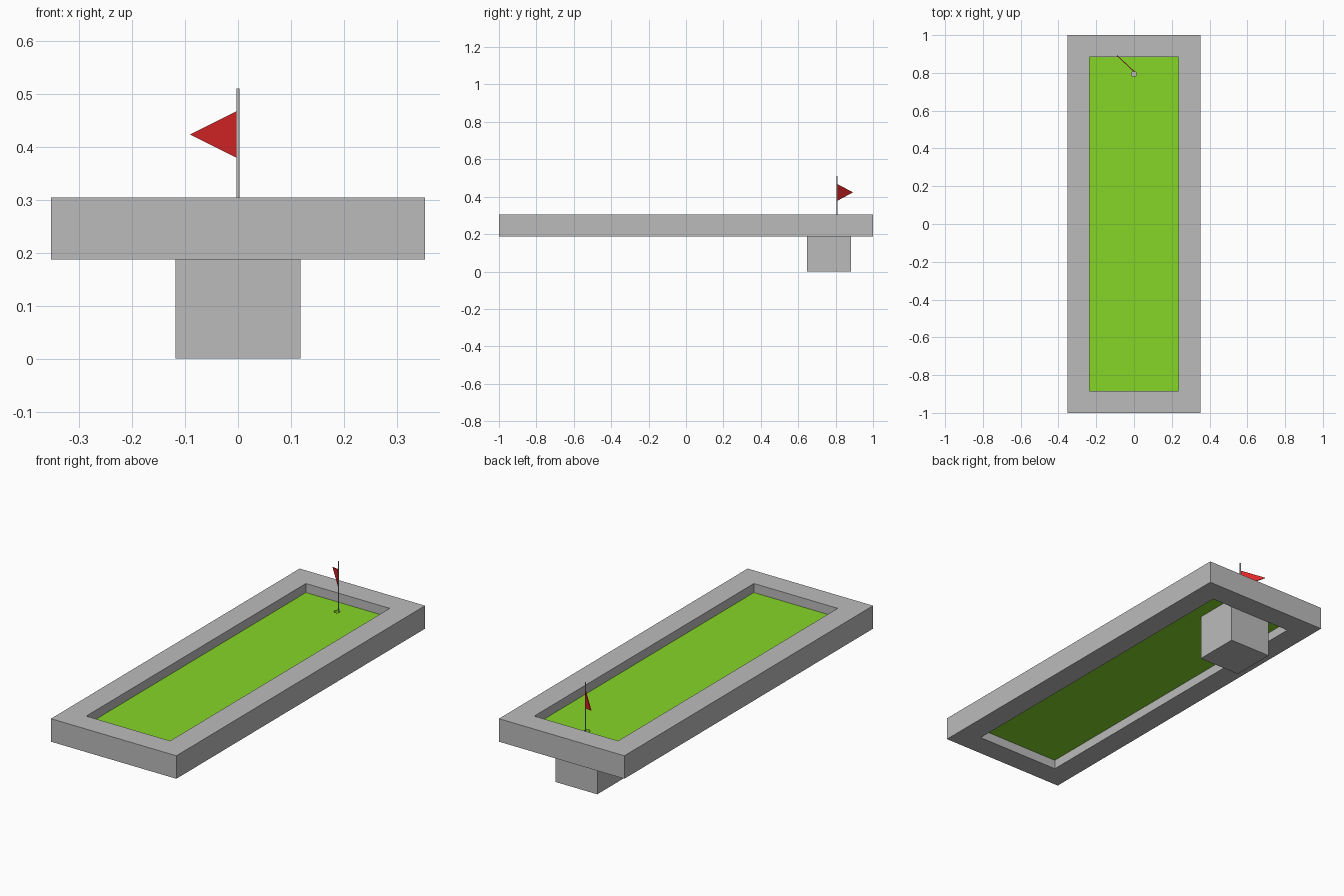
import bpy
import bmesh
from math import radians
from mathutils import Matrix

old = bpy.data.objects.get("Cube")
if old:
    bpy.data.objects.remove(old, do_unlink=True)


def material(name, rgb):
    m = bpy.data.materials.new(name)
    m.use_nodes = True
    m.diffuse_color = (*rgb, 1)
    m.node_tree.nodes["Principled BSDF"].inputs["Base Color"].default_value = (*rgb, 1)
    return m


grey = material("stone grey", (0.5, 0.5, 0.5))
green = material("turf green", (0.235, 0.67, 0.02))
red = material("flag red", (0.74, 0.02, 0.02))


def finish(name, bm, mat):
    bmesh.ops.recalc_face_normals(bm, faces=bm.faces)
    mesh = bpy.data.meshes.new(name)
    bm.to_mesh(mesh)
    bm.free()
    mesh.materials.append(mat)
    obj = bpy.data.objects.new(name, mesh)
    bpy.context.collection.objects.link(obj)
    return obj


def box(name, low, high, mat):
    bm = bmesh.new()
    bmesh.ops.create_cube(bm, size=1)
    for v in bm.verts:
        v.co = [(a + b) / 2 + c * (b - a) for a, b, c in zip(low, high, v.co)]
    return finish(name, bm, mat)


def cylinder(name, radius, y, z0, z1, sides, mat):
    bm = bmesh.new()
    bmesh.ops.create_cone(bm, cap_ends=True, segments=sides, radius1=radius,
                          radius2=radius, depth=z1 - z0,
                          matrix=Matrix.Translation((0, y, (z0 + z1) / 2)))
    return finish(name, bm, mat)


# Rectangular frame around the lane
BOTTOM, TOP = 0.187, 0.304
OUTER, INNER = (0.353, 1.0), (0.236, 0.883)
bm = bmesh.new()
loops = []
for (x, y), z in ((OUTER, BOTTOM), (OUTER, TOP), (INNER, TOP), (INNER, BOTTOM)):
    loops.append([bm.verts.new((sx * x, sy * y, z))
                  for sx, sy in ((-1, -1), (1, -1), (1, 1), (-1, 1))])
for k in range(4):
    a, b = loops[k], loops[(k + 1) % 4]
    for i in range(4):
        j = (i + 1) % 4
        bm.faces.new((a[i], a[j], b[j], b[i]))
finish("frame", bm, grey)

# Turf slab with the hole cut through it
SLAB_LOW, SLAB_TOP = 0.234, 0.258
turf = box("turf", (-INNER[0], -INNER[1], SLAB_LOW), (*INNER, SLAB_TOP), green)
cutter = cylinder("hole_cutter", 0.014, 0.795, 0.2, 0.3, 24, green)
cutter.hide_render = True
cutter.hide_viewport = True
cut = turf.modifiers.new("hole", "BOOLEAN")
cut.operation = "DIFFERENCE"
cut.solver = "EXACT"
cut.object = cutter
bpy.context.view_layer.update()
result = bpy.data.meshes.new_from_object(
    turf.evaluated_get(bpy.context.evaluated_depsgraph_get()))
turf.modifiers.clear()
turf.data = result
bpy.data.objects.remove(cutter, do_unlink=True)

# Block under the hole, its top is the floor of the cup
box("cup_block", (-0.118, 0.648, 0), (0.118, 0.882, SLAB_LOW), grey)

# Flag pole
POLE_Y = 0.808
pole = cylinder("flag_pole", 0.0032, POLE_Y, SLAB_LOW, 0.51, 16, grey)
bpy.context.view_layer.objects.active = pole
pole.select_set(True)
bpy.ops.object.shade_smooth_by_angle(angle=radians(40))

# Triangular pennant, turned diagonally backwards
bm = bmesh.new()
sides = []
for t in (-0.002, 0.002):
    sides.append([bm.verts.new((x, t, z))
                  for x, z in ((0.002, 0.467), (0.002, 0.379), (0.122, 0.423))])
    bm.faces.new(sides[-1])
for i in range(3):
    j = (i + 1) % 3
    bm.faces.new((sides[0][i], sides[0][j], sides[1][j], sides[1][i]))
bmesh.ops.transform(bm, verts=bm.verts, matrix=Matrix.Translation((0, POLE_Y, 0))
                    @ Matrix.Rotation(radians(137), 4, "Z"))
finish("pennant", bm, red)
